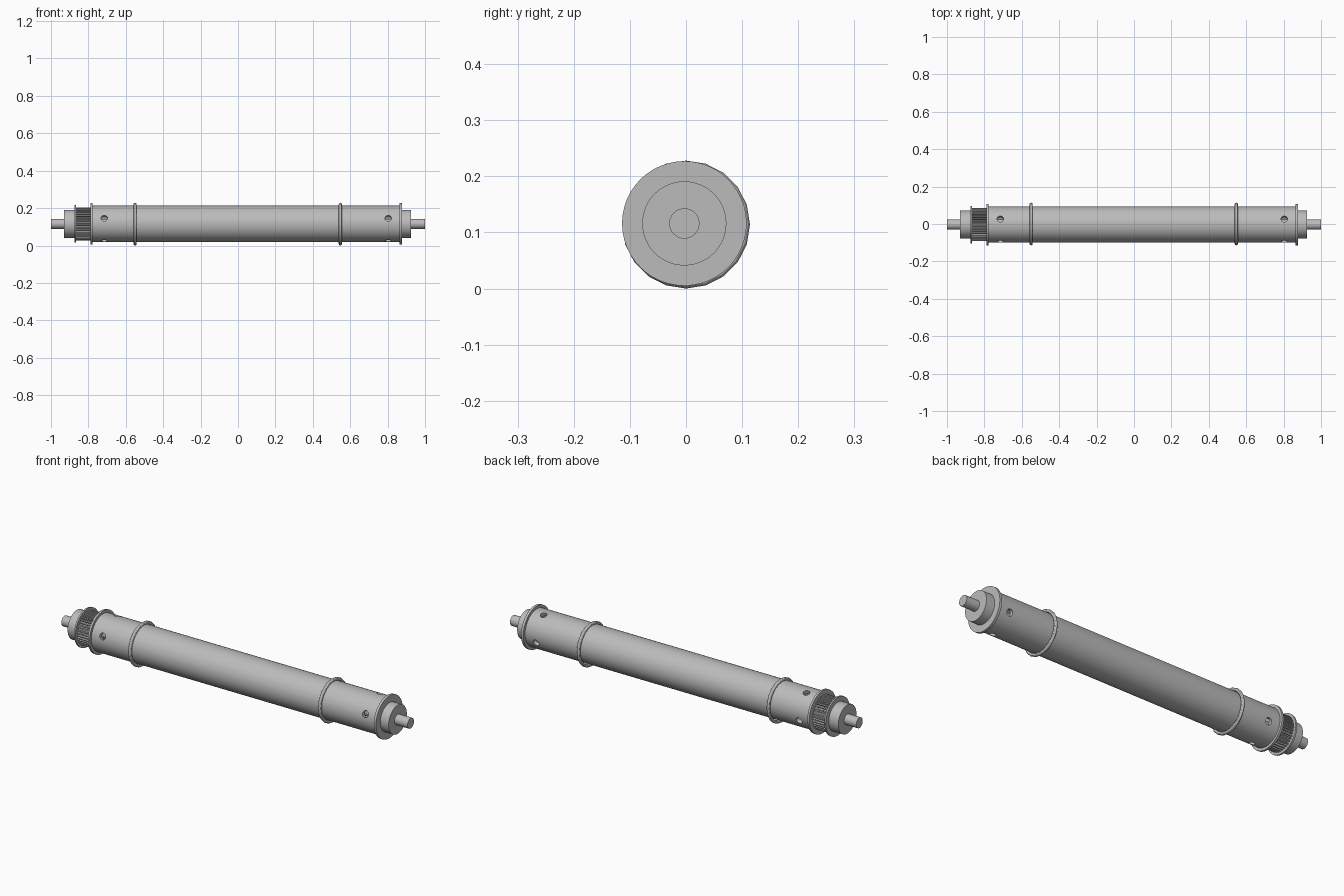
import bpy, bmesh
from math import sin, cos, pi, radians
from mathutils import Vector

old = bpy.data.objects.get("Cube")
if old:
    bpy.data.objects.remove(old, do_unlink=True)

AXIS = Vector((0, -0.003, 0.116))      # centre line of the roller
RING_AXIS = Vector((0, 0, 0.114))      # slack rings hang slightly off centre

metal = bpy.data.materials.new("grey_metal")
metal.use_nodes = True
grey = (0.5, 0.5, 0.5, 1)
metal.diffuse_color = grey
metal.node_tree.nodes["Principled BSDF"].inputs["Base Color"].default_value = grey


def finish(name, bm, centre):
    """Turn a bmesh into a smooth shaded object with sharp edges kept."""
    bmesh.ops.recalc_face_normals(bm, faces=bm.faces[:])
    mesh = bpy.data.meshes.new(name)
    bm.to_mesh(mesh)
    bm.free()
    mesh.materials.append(metal)
    obj = bpy.data.objects.new(name, mesh)
    obj.location = centre
    bpy.context.collection.objects.link(obj)
    smooth(obj)
    return obj


def smooth(obj):
    bpy.ops.object.select_all(action='DESELECT')
    obj.select_set(True)
    bpy.context.view_layer.objects.active = obj
    bpy.ops.object.shade_smooth_by_angle(angle=radians(30))


def lathe(name, profile, sides=48, closed=False, centre=AXIS):
    """Spin (x, radius) points around the x axis; closed makes a hollow ring."""
    bm = bmesh.new()
    angles = [2 * pi * i / sides for i in range(sides)]
    loops = [[bm.verts.new((x, r * cos(a), r * sin(a))) for a in angles]
             for x, r in profile]
    pairs = list(zip(loops, loops[1:]))
    if closed:
        pairs.append((loops[-1], loops[0]))
    else:
        bm.faces.new(loops[0])
        bm.faces.new(loops[-1])
    for a, b in pairs:
        for i in range(sides):
            j = (i + 1) % sides
            bm.faces.new((a[i], a[j], b[j], b[i]))
    return finish(name, bm, centre)


def disc(name, x0, x1, radius, sides=48):
    return lathe(name, [(x0, radius), (x1, radius)], sides)


# Main tube, hollow
tube = lathe("roller_tube", [(-0.78, 0.097), (0.866, 0.097),
                             (0.866, 0.077), (-0.78, 0.077)], 64, closed=True)

# Four screw holes around the tube near each end
bm = bmesh.new()
for x in (-0.715, 0.803):
    for k in range(4):
        a = radians(162 + 90 * k)
        out = Vector((0, cos(a), sin(a)))
        matrix = out.to_track_quat('Z', 'Y').to_matrix().to_4x4()
        matrix.translation = Vector((x, 0, 0)) + out * 0.09
        bmesh.ops.create_cone(bm, cap_ends=True, segments=20, radius1=0.017,
                              radius2=0.017, depth=0.06, matrix=matrix)
cutter = finish("hole_cutter", bm, AXIS)
cutter.hide_render = True
cut = tube.modifiers.new("holes", 'BOOLEAN')
cut.operation = 'DIFFERENCE'
cut.solver = 'EXACT'
cut.object = cutter
bpy.context.view_layer.objects.active = tube
bpy.ops.object.modifier_apply(modifier=cut.name)
bpy.data.objects.remove(cutter, do_unlink=True)
smooth(tube)

# Shaft, end hubs and flanges
disc("shaft", -1, 1, 0.027, 32)
disc("left_hub", 0.84, 0.925, 0.075)
disc("right_hub", -0.93, -0.865, 0.075)
disc("left_flange", 0.864, 0.877, 0.111)
disc("tube_flange", -0.788, -0.777, 0.111)
disc("pulley_flange", -0.875, -0.867, 0.1)

# Toothed belt pulley
TEETH = 40
bm = bmesh.new()
outline = []
for i in range(TEETH):
    for offset, r in ((0, 0.078), (0.4, 0.078), (0.5, 0.088), (0.9, 0.088)):
        a = 2 * pi * (i + offset) / TEETH
        outline.append((r * cos(a), r * sin(a)))
ends = [[bm.verts.new((x, y, z)) for y, z in outline] for x in (-0.87, -0.785)]
for end in ends:
    bm.faces.new(end)
for i in range(len(outline)):
    j = (i + 1) % len(outline)
    bm.faces.new((ends[0][i], ends[0][j], ends[1][j], ends[1][i]))
finish("toothed_pulley", bm, AXIS)

# Rubber style rings around the tube
for side, x in (("right", -0.55), ("left", 0.547)):
    section = [(x + 0.0085 * cos(2 * pi * k / 12), 0.1055 + 0.0085 * sin(2 * pi * k / 12))
               for k in range(12)]
    lathe(side + "_ring", section, 20, closed=True, centre=RING_AXIS)
